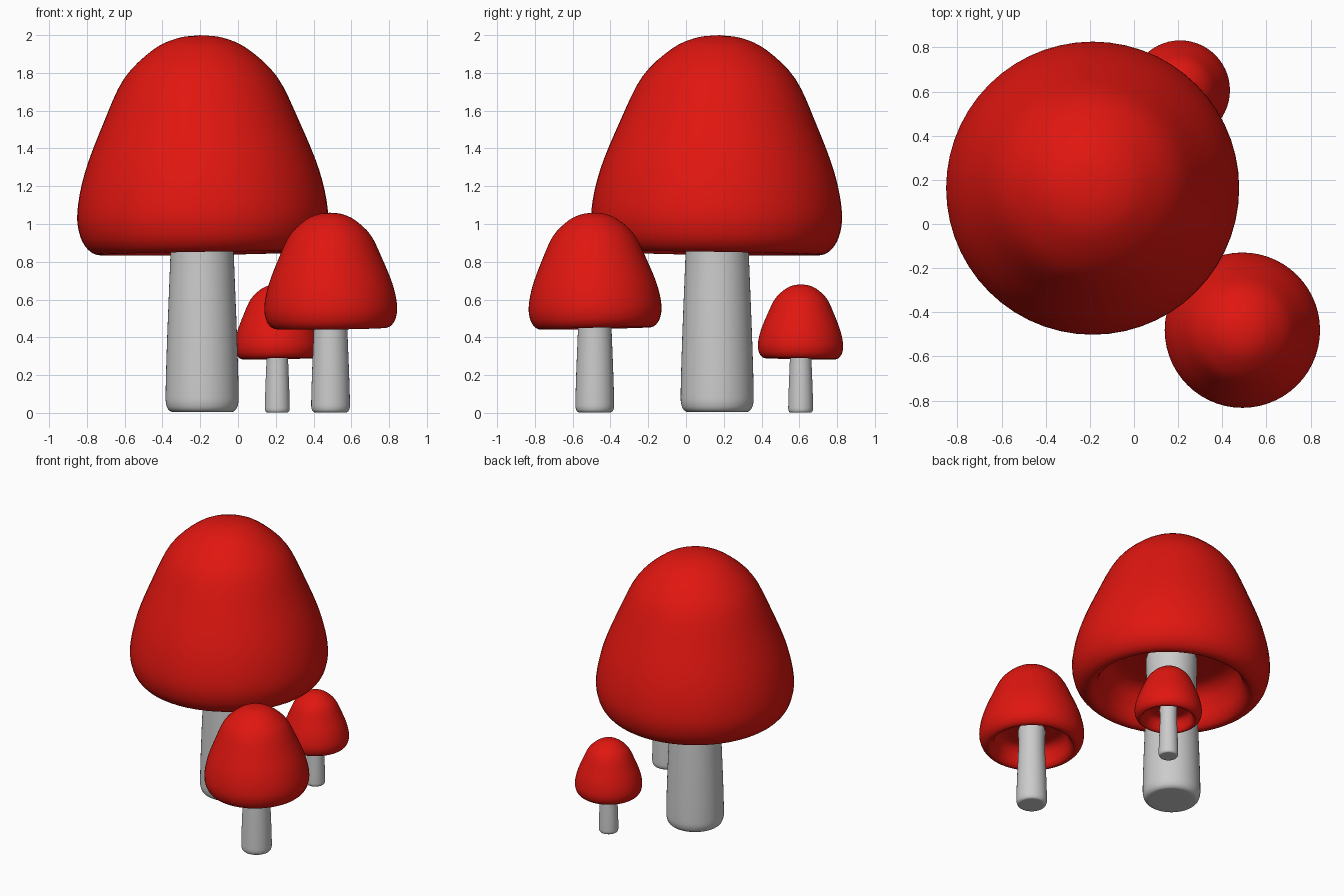
import bpy, bmesh, math
from mathutils import Vector, Matrix

if "Cube" in bpy.data.objects:
    bpy.data.objects.remove(bpy.data.objects["Cube"])

SEGMENTS = 56


def smooth_profile(pts, steps=4):
    """Catmull-Rom curve through (radius, height) points."""
    p = [Vector(q) for q in pts]
    p = [2 * p[0] - p[1]] + p + [2 * p[-1] - p[-2]]
    out = []
    for a, b, c, d in zip(p, p[1:], p[2:], p[3:]):
        for i in range(steps):
            t = i / steps
            out.append(0.5 * (2 * b + (c - a) * t + (2 * a - 5 * b + 4 * c - d) * t * t
                              + (3 * b - a - 3 * c + d) * t ** 3))
    out.append(p[-2])
    return out


def lathe(name, profile, matrix, material=None):
    """Spin a profile that starts and ends on the axis."""
    bm = bmesh.new()
    verts = [bm.verts.new((max(r, 0), 0, z)) for r, z in profile]
    edges = [bm.edges.new(e) for e in zip(verts, verts[1:])]
    bmesh.ops.spin(bm, geom=verts + edges, axis=(0, 0, 1), cent=(0, 0, 0),
                   angle=2 * math.pi, steps=SEGMENTS, use_merge=True)
    bmesh.ops.remove_doubles(bm, verts=bm.verts, dist=1e-4)
    bmesh.ops.recalc_face_normals(bm, faces=bm.faces)
    for f in bm.faces:
        f.smooth = True
    mesh = bpy.data.meshes.new(name)
    bm.to_mesh(mesh)
    bm.free()
    if material:
        mesh.materials.append(material)
    obj = bpy.data.objects.new(name, mesh)
    obj.matrix_world = matrix
    bpy.context.collection.objects.link(obj)
    return obj


red = bpy.data.materials.new("cap_red")
red.diffuse_color = (0.75, 0.008, 0.005, 1)
red.use_nodes = True
red.node_tree.nodes["Principled BSDF"].inputs["Base Color"].default_value = red.diffuse_color

# Cap: dome, rounded lip, hollow underside
cap = smooth_profile([(0, 2.0), (0.12, 1.985), (0.25, 1.925), (0.405, 1.775), (0.52, 1.535),
                      (0.62, 1.28), (0.663, 1.07), (0.648, 0.94), (0.6, 0.865), (0.54, 0.845),
                      (0.495, 0.89), (0.465, 0.98), (0.42, 1.06), (0.32, 1.1), (0, 1.11)])

# Stem: tapering column with a rounded foot, reaching into the cap
stem = smooth_profile([(0, 0.004), (0.13, 0.004), (0.17, 0.01), (0.19, 0.045), (0.193, 0.12),
                       (0.185, 0.4), (0.167, 0.86), (0.16, 1.13), (0, 1.13)])

# name, x, y, scale, tilt about x, tilt about y (degrees)
mushrooms = [("large", -0.19, 0.165, 1.0, -0.9, -0.9),
             ("medium", 0.49, -0.483, 0.53, 1.2, -0.7),
             ("small", 0.208, 0.607, 0.34, -0.9, -0.9)]

for name, x, y, s, tx, ty in mushrooms:
    base = Matrix.Translation((x, y, 0)) @ Matrix.Scale(s, 4)
    pivot = Matrix.Translation((0, 0, 1.2))
    tilt = (pivot @ Matrix.Rotation(math.radians(tx), 4, 'X')
            @ Matrix.Rotation(math.radians(ty), 4, 'Y') @ pivot.inverted())
    lathe(name + "_stem", stem, base)
    lathe(name + "_cap", cap, base @ tilt, red)
